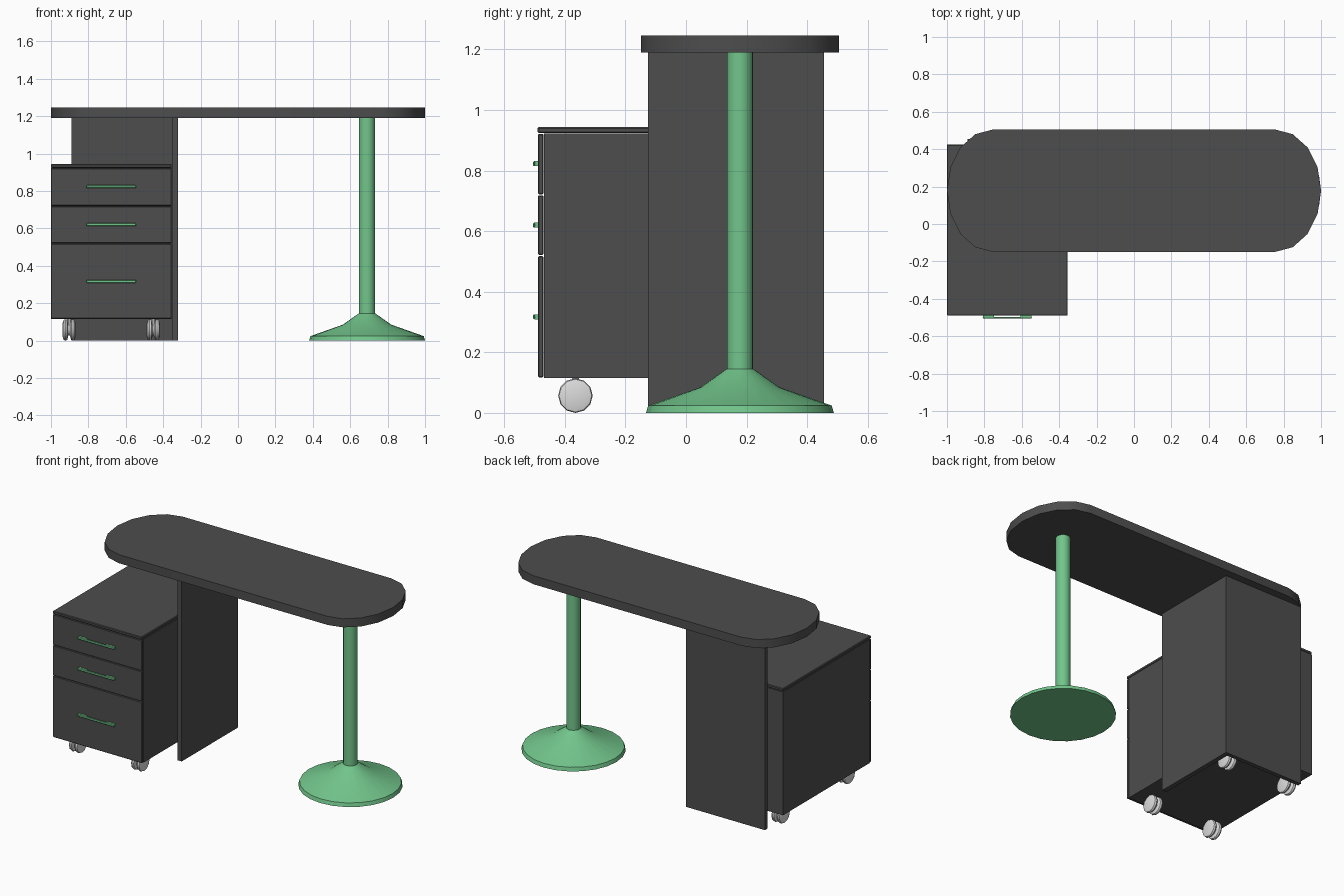
import bpy, bmesh, math
from math import cos, sin, pi, radians
from mathutils import Matrix, Vector

cube = bpy.data.objects.get("Cube")
if cube:
    bpy.data.objects.remove(cube, do_unlink=True)


def material(name, rgb):
    m = bpy.data.materials.new(name)
    m.use_nodes = True
    m.diffuse_color = (*rgb, 1)
    m.node_tree.nodes["Principled BSDF"].inputs["Base Color"].default_value = (*rgb, 1)
    return m


GREY = material("charcoal grey", (0.075, 0.075, 0.075))
GREEN = material("mint green", (0.17, 0.56, 0.26))
WHITE = material("caster white", (0.72, 0.72, 0.72))


def finish(name, bm, mat, smooth=False):
    bmesh.ops.recalc_face_normals(bm, faces=bm.faces)
    me = bpy.data.meshes.new(name)
    bm.to_mesh(me)
    bm.free()
    me.materials.append(mat)
    ob = bpy.data.objects.new(name, me)
    bpy.context.collection.objects.link(ob)
    if smooth:
        bpy.ops.object.select_all(action='DESELECT')
        ob.select_set(True)
        bpy.context.view_layer.objects.active = ob
        bpy.ops.object.shade_smooth_by_angle(angle=radians(35))
    return ob


def box(name, x, y, z, mat, bevel=0):
    """Box from (min, max) pairs."""
    bm = bmesh.new()
    size = [b - a for a, b in (x, y, z)]
    mid = [(a + b) / 2 for a, b in (x, y, z)]
    bmesh.ops.create_cube(bm, size=1, matrix=Matrix.Translation(mid) @ Matrix.Diagonal((*size, 1)))
    if bevel:
        bmesh.ops.bevel(bm, geom=bm.edges[:], offset=bevel, segments=1, affect='EDGES')
    return finish(name, bm, mat)


def lathe(name, profile, sides, place, mat):
    """Capped solid of revolution from (radius, height) points."""
    bm = bmesh.new()
    rings = [[bm.verts.new(place @ Vector((r * cos(2 * pi * i / sides), r * sin(2 * pi * i / sides), h)))
              for i in range(sides)] for r, h in profile]
    for a, b in zip(rings, rings[1:]):
        for i in range(sides):
            j = (i + 1) % sides
            bm.faces.new((a[i], a[j], b[j], b[i]))
    bm.faces.new(rings[0])
    bm.faces.new(rings[-1])
    return finish(name, bm, mat, True)


# Tabletop with elliptical ends
bm = bmesh.new()
outline = []
for k in range(4):
    sx = 1 if k in (0, 3) else -1
    for i in range(5):
        if sx > 0 and k == 0 and i == 0 or sx < 0 and k == 2 and i == 0:
            continue
        a = k * pi / 2 + i * pi / 8
        outline.append(bm.verts.new((sx * 0.755 + 0.245 * cos(a), 0.178 + 0.327 * sin(a), 1.19)))
face = bm.faces.new(outline)
up = bmesh.ops.extrude_face_region(bm, geom=[face])
bmesh.ops.translate(bm, vec=(0, 0, 0.056), verts=[v for v in up["geom"] if isinstance(v, bmesh.types.BMVert)])
finish("tabletop", bm, GREY, True)

# L-shaped support under the table
box("support_side_panel", (-0.35, -0.32), (-0.125, 0.455), (0, 1.19), GREY)
box("support_back_panel", (-0.89, -0.35), (0.428, 0.455), (0, 1.19), GREY)

# Round pedestal foot and column
spot = Matrix.Translation((0.69, 0.178, 0))
lathe("pedestal_foot", [(0.31, 0), (0.303, 0.024), (0.13, 0.085), (0.045, 0.145)], 24, spot, GREEN)
lathe("pedestal_column", [(0.043, 0.14), (0.043, 1.19)], 20, spot, GREEN)

# Drawer cabinet
wide = (-1, -0.355)
box("cabinet_body", wide, (-0.469, 0.425), (0.115, 0.922), GREY)
box("cabinet_top", wide, (-0.49, 0.425), (0.924, 0.943), GREY, 0.004)

# Drawer fronts with bar handles on two end mounts
drawers = [("bottom", 0.117, 0.518, 0.317), ("middle", 0.521, 0.718, 0.62), ("top", 0.721, 0.921, 0.823)]
for label, low, high, grip in drawers:
    box(label + "_drawer_front", wide, (-0.488, -0.471), (low, high), GREY, 0.003)
    tall = (grip - 0.008, grip + 0.008)
    box(label + "_handle_bar", (-0.81, -0.545), (-0.505, -0.498), tall, GREEN, 0.003)
    for side, x in (("right", -0.808), ("left", -0.607)):
        box(f"{label}_handle_{side}_mount", (x, x + 0.06), (-0.5, -0.486), tall, GREEN)

# Twin-wheel casters
turn = Matrix.Rotation(pi / 2, 4, 'Y')
wheel = [(0.036, -0.015), (0.054, -0.008), (0.057, 0), (0.054, 0.01), (0.036, 0.015)]
for side, x in (("right", -0.903), ("left", -0.453)):
    for end, y in (("front", -0.365), ("back", 0.31)):
        name = f"{end}_{side}_caster"
        for n, dx in (("outer", -0.02), ("inner", 0.02)):
            lathe(f"{name}_{n}_wheel", wheel, 12, Matrix.Translation((x + dx, y, 0.057)) @ turn, WHITE)
        lathe(name + "_axle", [(0.03, -0.01), (0.03, 0.01)], 12, Matrix.Translation((x, y, 0.057)) @ turn, WHITE)
        lathe(name + "_stem", [(0.012, 0.06), (0.012, 0.117)], 10, Matrix.Translation((x, y, 0)), WHITE)
